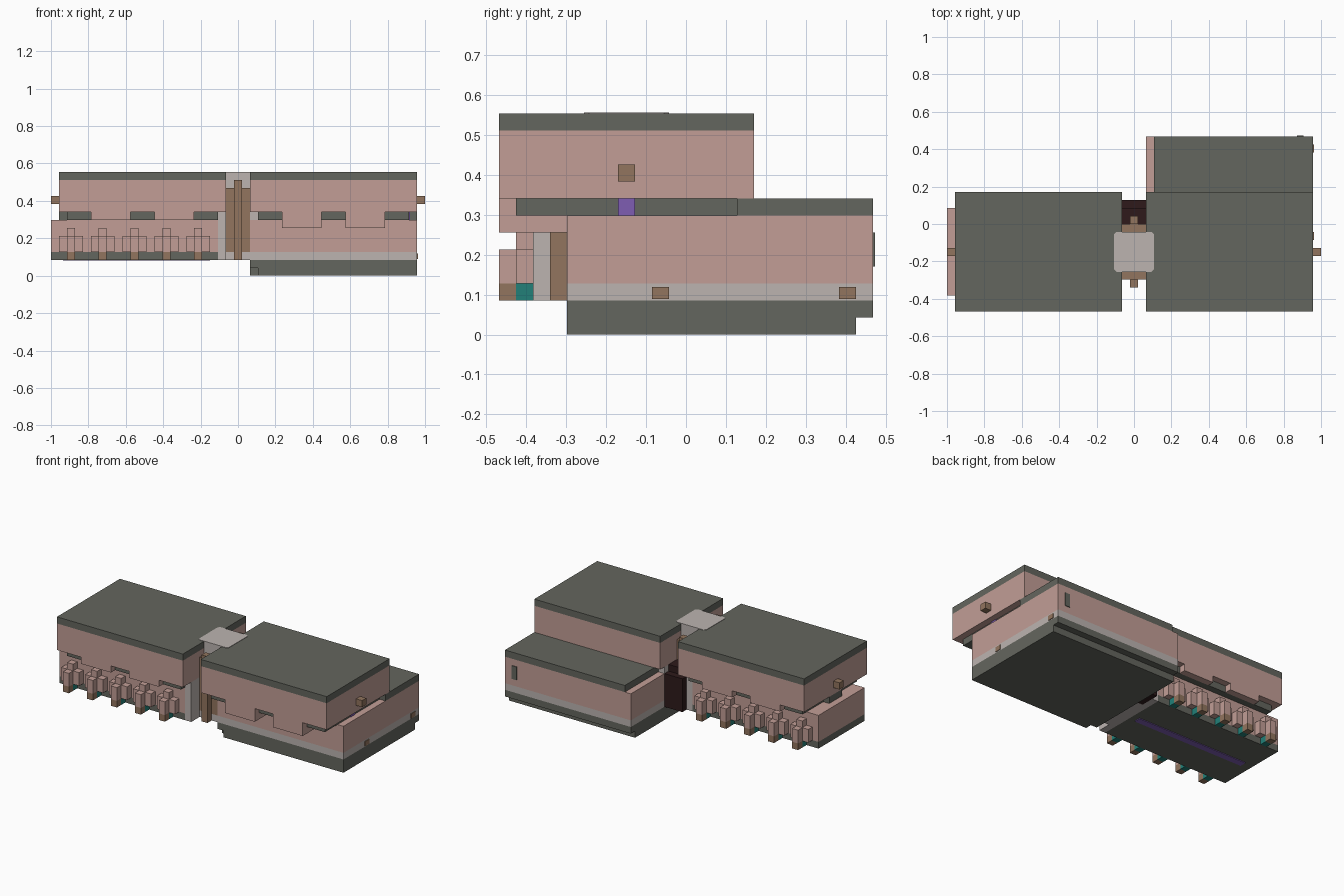
import bpy, bmesh
from mathutils import Vector

if "Cube" in bpy.data.objects:
    bpy.data.objects.remove(bpy.data.objects["Cube"])

U = 2 / 47                          # one grid block
ORIGIN = Vector((23.5, 11, 0))


def material(name, rgb):
    linear = [((c / 255 + 0.055) / 1.055) ** 2.4 for c in rgb] + [1]
    m = bpy.data.materials.new(name)
    m.use_nodes = True
    m.diffuse_color = linear
    m.node_tree.nodes["Principled BSDF"].inputs["Base Color"].default_value = linear
    return m


pink = material("pink plaster", (194, 158, 150))
slate = material("slate grey", (100, 102, 94))
stone = material("pale stone", (188, 180, 176))
brown = material("brown wood", (146, 117, 94))
maroon = material("dark maroon", (46, 26, 27))
teal = material("teal", (34, 128, 120))
purple = material("purple", (126, 93, 178))


def blocks(name, mat, *boxes):
    """One object from boxes given as (x range, y range, z range) in blocks."""
    bm = bmesh.new()
    for box in boxes:
        lo, hi = (Vector(c) for c in zip(*box))
        verts = bmesh.ops.create_cube(bm, size=1)["verts"]
        for v in verts:
            v.co = ((lo + hi) / 2 + v.co * (hi - lo) - ORIGIN) * U
    mesh = bpy.data.meshes.new(name)
    bm.to_mesh(mesh)
    bm.free()
    mesh.materials.append(mat)
    ob = bpy.data.objects.new(name, mesh)
    bpy.context.collection.objects.link(ob)
    return ob


def both(box, axis=7.5):
    """A box and its copy mirrored front to back about the axle line."""
    x, (a, b), z = box
    return [box, (x, (2 * axis - b, 2 * axis - a), z)]


# Upper storeys: walls, roofs, floor plates and end knobs
for side, x in (("right", (1, 22)), ("left", (25, 46))):
    blocks(side + "_upper_walls", pink, (x, (0, 15), (8, 12)))
    blocks(side + "_upper_roof", slate, (x, (0, 15), (12, 13)))
blocks("right_floor_plate", slate, ((2, 21), (1, 14), (7, 8)), ((1, 2), (6, 9), (7, 8)))
blocks("left_floor_plate", slate, ((26, 45), (1, 14), (7, 8)))
for side, x in (("right", (0, 1)), ("left", (46, 47))):
    blocks(side + "_end_knob", brown, (x, (7, 8), (9, 10)))
blocks("left_axle", purple, ((44, 45.1), (7, 8), (7, 8)))
blocks("right_axle", purple, ((1.9, 3), (7, 8), (7, 8)))

# Right wing: lower walls, base and tabs under the upper storey
blocks("right_lower_walls", pink, ((0, 21), (2, 13), (3, 7)))
blocks("right_base", slate, ((0, 21), (2, 13), (2, 3)))
blocks("right_inner_wall", stone, ((21, 22), (2, 13), (2, 8)))
tabs = []
for x in ((5, 10), (13, 18)):
    tabs += both((x, (0, 1), (7, 8)))
blocks("right_tabs", pink, *tabs)
blocks("underside_stripe", purple, ((1.5, 20), (7, 8), (1.9, 2)))

# Buttress pods along the front and back of the right wing
shells, cores, feet = [], [], []
for i in range(1, 20, 4):
    shells += both(((i + 1, i + 2), (1, 2), (3, 6)))
    shells += both(((i + 1, i + 2), (0, 1), (3, 5)))
    shells += both(((i, i + 1), (1, 2), (3, 5)))
    shells += both(((i + 2, i + 3), (1, 2), (3, 5)))
    cores += both(((i + 1, i + 2), (1, 2), (2, 3)))
    feet += both(((i + 1, i + 2), (0, 1), (2, 3)))
blocks("pod_shells", pink, *shells)
blocks("pod_cores", teal, *cores)
blocks("pod_feet", brown, *feet)

# Left wing: stepped base, stone band, walls, rear roof and front bays
blocks("left_base", slate, ((25, 46), (4, 22), (1, 2)),
       ((26, 46), (4, 21), (0, 1)), ((25, 26), (5, 21), (0, 1)))
blocks("left_stone_band", stone, ((25, 46), (4, 22), (2, 3)))
blocks("left_lower_walls", pink, ((25, 46), (4, 22), (3, 7)))
blocks("left_rear_roof", slate, ((26, 46), (14, 22), (7, 8)))
blocks("left_inner_ledge", stone, ((25, 26), (4, 14), (7, 8)))
bays = []
for x in ((29, 34), (37, 42)):
    bays += [(x, (0, 4), (6, 7)), (x, (0, 1), (7, 8))]
blocks("left_front_bays", pink, *bays)
blocks("side_fittings", brown, *[((45.9, 46.1), (y, y + 1), (2.1, 2.8)) for y in (9, 20)])
blocks("rear_window", slate, ((44, 44.8), (21.9, 22.1), (4, 6)))

# Centre: stone tower with chamfered cap, wooden faces and pillars
blocks("tower_core", stone, ((22, 25), (5, 10), (2, 12.5)))
cap = blocks("tower_cap", stone, ((21, 26), (5, 10), (12, 13.06)))
bm = bmesh.new()
bm.from_mesh(cap.data)
corners = [e for e in bm.edges if abs(e.verts[0].co.z - e.verts[1].co.z) > U / 2]
bmesh.ops.bevel(bm, geom=corners, offset=0.3 * U, segments=1, affect="EDGES")
bm.to_mesh(cap.data)
bm.free()
blocks("tower_faces", brown, *both(((22, 25), (4, 5), (3, 11))))
blocks("tower_sills", stone, *both(((22, 25), (4, 5), (2, 3))))
blocks("tower_pillars", brown, *both(((23, 24), (3, 4), (2, 12))))
blocks("rear_door", maroon, ((22, 25), (11, 13), (2, 8)), ((22, 25), (13, 14), (2, 7)))
